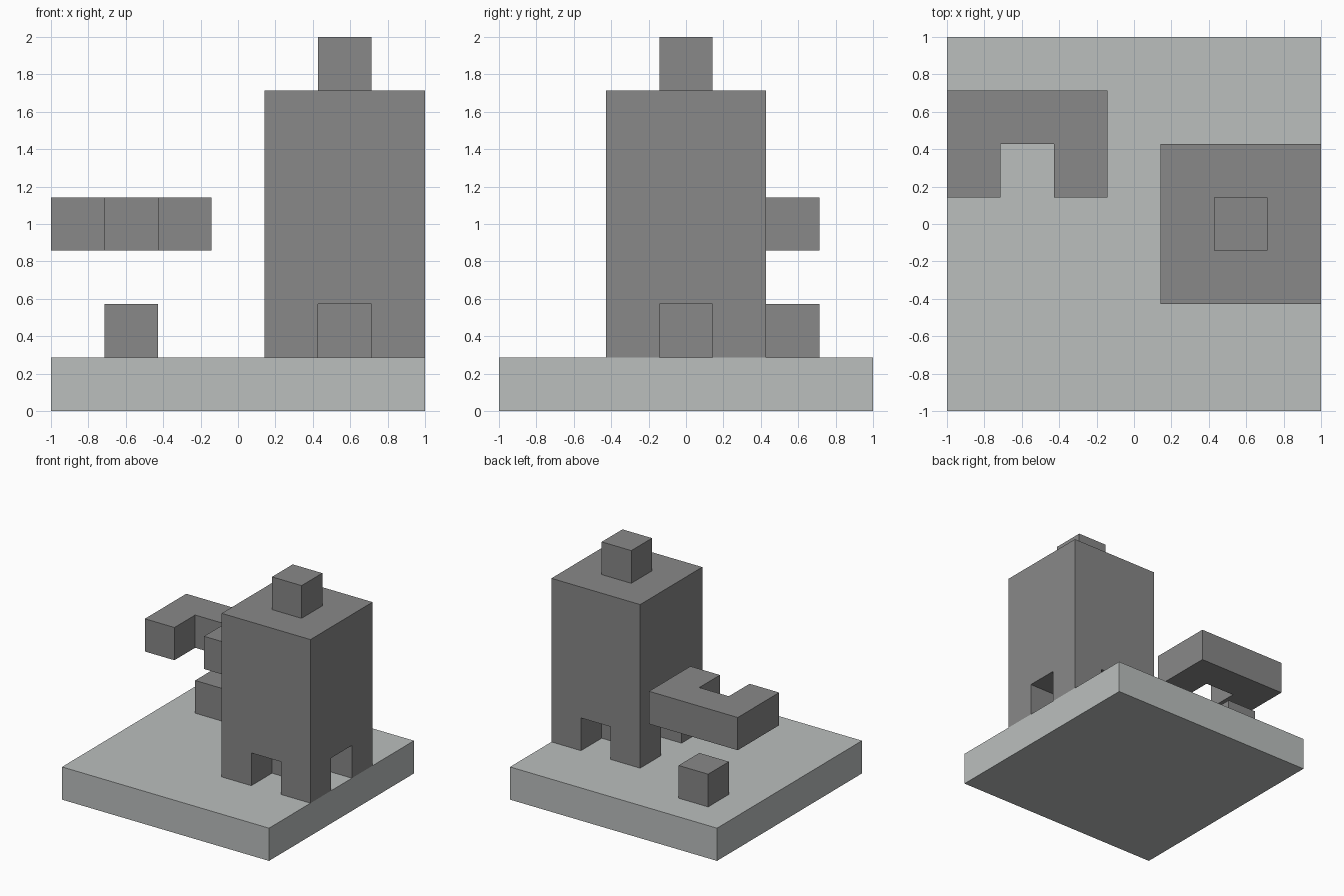
import bpy, bmesh, math
from itertools import product
from mathutils import Vector

UNIT = 2 / 7  # side of one building block

default = bpy.data.objects.get("Cube")
if default:
    bpy.data.objects.remove(default, do_unlink=True)


def make_material(name, rgb):
    mat = bpy.data.materials.new(name)
    mat.use_nodes = True
    color = (*rgb, 1.0)
    mat.diffuse_color = color
    mat.node_tree.nodes["Principled BSDF"].inputs["Base Color"].default_value = color
    return mat


def block(x, y, z):
    """Set of grid cells covered by three (start, end) ranges."""
    return set(product(range(*x), range(*y), range(*z)))


def build(name, cells, mat):
    """Skin the outside of a set of grid cells, then merge coplanar faces."""
    bm = bmesh.new()
    for cell in cells:
        for axis, side in product(range(3), (0, 1)):
            neighbour = list(cell)
            neighbour[axis] += 2 * side - 1
            if tuple(neighbour) in cells:
                continue
            corners = []
            for u, v in ((0, 0), (1, 0), (1, 1), (0, 1)):
                p = Vector(cell)
                p[axis] += side
                p[(axis + 1) % 3] += u
                p[(axis + 2) % 3] += v
                corners.append(bm.verts.new(p * UNIT - Vector((1, 1, 0))))
            bm.faces.new(corners if side else corners[::-1])
    bmesh.ops.remove_doubles(bm, verts=bm.verts[:], dist=0.001)
    bmesh.ops.dissolve_limit(bm, angle_limit=math.radians(1),
                             verts=bm.verts[:], edges=bm.edges[:])
    mesh = bpy.data.meshes.new(name)
    bm.to_mesh(mesh)
    bm.free()
    mesh.materials.append(mat)
    obj = bpy.data.objects.new(name, mesh)
    bpy.context.collection.objects.link(obj)
    return obj


pale = make_material("pale_stone", (0.497, 0.521, 0.515))
grey = make_material("dark_stone", (0.246, 0.246, 0.246))

# Ground slab
build("base_slab", block((0, 7), (0, 7), (0, 1)), pale)

# Tower with a shallow doorway in the middle of each side
doorways = {(5, 2, 1), (5, 4, 1), (4, 3, 1), (6, 3, 1)}
build("tower", block((4, 7), (2, 5), (1, 6)) - doorways, grey)
build("tower_cap", block((5, 6), (3, 4), (6, 7)), grey)

# Floating U-shaped piece, open to the front, above a small cube
build("floating_bracket",
      block((0, 3), (4, 6), (3, 4)) - {(1, 4, 3)}, grey)
build("small_cube", block((1, 2), (5, 6), (1, 2)), grey)
